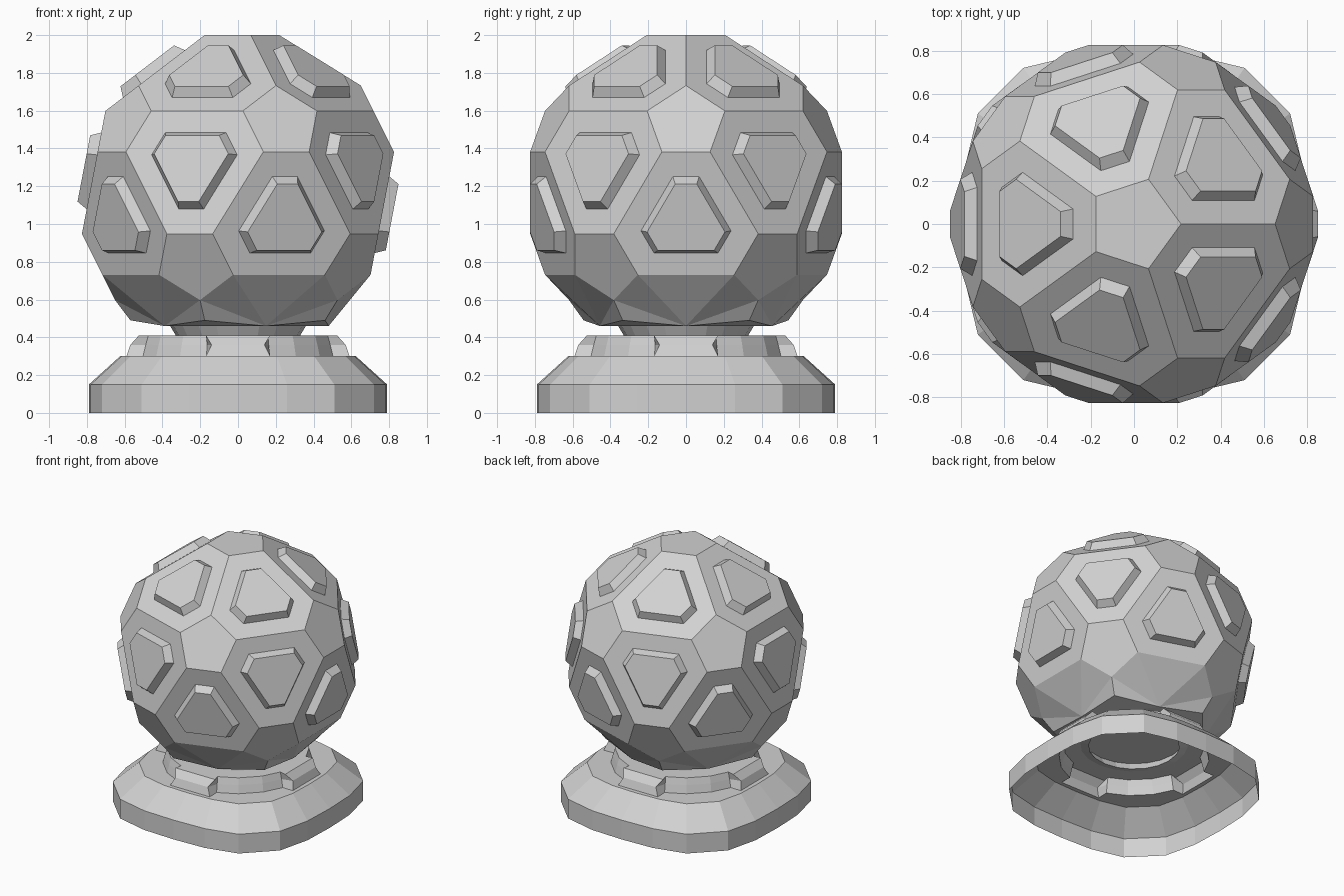
import bpy, bmesh
from math import sin, cos, tan, radians, hypot, atan2, degrees
from mathutils import Vector

cube = bpy.data.objects.get("Cube")
if cube:
    bpy.data.objects.remove(cube)

grey = bpy.data.materials.new("light grey")
grey.use_nodes = True
colour = (0.64, 0.64, 0.64, 1)
grey.diffuse_color = colour
grey.node_tree.nodes["Principled BSDF"].inputs["Base Color"].default_value = colour


def finish(bm, name):
    bmesh.ops.remove_doubles(bm, verts=bm.verts, dist=0.0005)
    bmesh.ops.recalc_face_normals(bm, faces=bm.faces)
    mesh = bpy.data.meshes.new(name)
    bm.to_mesh(mesh)
    bm.free()
    mesh.materials.append(grey)
    obj = bpy.data.objects.new(name, mesh)
    bpy.context.collection.objects.link(obj)
    return obj


def face(bm, points):
    return bm.faces.new([bm.verts.new(p) for p in points])


def polar(r, deg, z):
    return Vector((r * cos(radians(deg)), r * sin(radians(deg)), z))


# Icosahedron corners that the ball is cut from
R, CENTRE = 0.97, Vector((0, 0, 1.165))
H, W = R / 5 ** 0.5, R * 2 / 5 ** 0.5
north, south = CENTRE + Vector((0, 0, R)), CENTRE - Vector((0, 0, R))
upper = [CENTRE + polar(W, 72 * k, H) for k in range(5)]
lower = [CENTRE + polar(W, 72 * k + 36, -H) for k in range(5)]
triangles = []
for k in range(5):
    n = (k + 1) % 5
    triangles += [(north, upper[k], upper[n]),
                  (upper[n], upper[k], lower[k]),
                  (lower[k], lower[n], upper[n])]

# Ball: hexagons, flattened lower skirt, then pentagons in the gaps
bm = bmesh.new()
for tri in triangles:
    hexagon = []
    for i in range(3):
        a, b = tri[i], tri[(i + 1) % 3]
        hexagon += [a.lerp(b, 0.25), a.lerp(b, 0.75)]
    face(bm, hexagon)
low = [polar(0.57, 72 * k + 36, 0.49) for k in range(5)]
mid = [polar(0.48, 72 * k + 72, 0.46) for k in range(5)]
for k in range(5):
    n = (k + 1) % 5
    a, b = lower[k].lerp(lower[n], 0.25), lower[k].lerp(lower[n], 0.75)
    p, q = lower[k].lerp(south, 0.25), lower[n].lerp(south, 0.25)
    for pts in ((a, b, mid[k]), (a, mid[k], p), (p, mid[k], low[k]),
                (b, q, mid[k]), (q, low[n], mid[k]), (mid[k], low[n], mid[n])):
        face(bm, pts)
face(bm, mid)
bmesh.ops.remove_doubles(bm, verts=bm.verts, dist=0.0005)
bmesh.ops.holes_fill(bm, edges=[e for e in bm.edges if e.is_boundary], sides=5)
finish(bm, "ball")


# Raised plates: truncated triangles with sloping sides
def plate_outline(tri, inradius, cut, height):
    middle = (tri[0] + tri[1] + tri[2]) / 3
    normal = (middle - CENTRE).normalized()
    half = (2 * inradius - cut) * tan(radians(30))
    points = []
    for corner in tri:
        out = (corner - middle).normalized()
        side = normal.cross(out)
        for s in (-half, half):
            points.append(middle + out * cut + side * s + normal * height)
    return points


for i, tri in enumerate(triangles):
    bm = bmesh.new()
    middle = (tri[0] + tri[1] + tri[2]) / 3
    # order the corners the same way round for every plate
    if (tri[1] - tri[0]).cross(tri[2] - tri[0]).dot(middle - CENTRE) < 0:
        tri = (tri[0], tri[2], tri[1])
    bottom = plate_outline(tri, 0.18, 0.238, -0.005)
    top = plate_outline(tri, 0.152, 0.205, 0.055)
    face(bm, top)
    face(bm, bottom)
    for j in range(6):
        n = (j + 1) % 6
        face(bm, (bottom[j], bottom[n], top[n], top[j]))
    finish(bm, f"plate_{i + 1}")


# Base: hollow rounded-square shell with a collar and four tabs
# columns: outline x, outline y, is it part of a tab
quarter = [(0.78, -0.26, False), (0.78, -0.26, True), (0.79, 0, True),
           (0.78, 0.26, True), (0.78, 0.26, False),
           (0.72, 0.51, False), (0.51, 0.72, False)]
columns = []
for k in range(4):
    for x, y, tab in quarter:
        columns.append((hypot(x, y), degrees(atan2(y, x)) + 90 * k, 90 * k, tab))


def outline_ring(scale, z):
    return [polar(r * scale, a, z) for r, a, axis, tab in columns]


def collar_ring(radius, tab_reach, tab_half_width, z):
    ring = []
    for r, a, axis, tab in columns:
        if tab:
            off = a - axis
            side = 0 if abs(off) < 1 else tab_half_width * (1 if off > 0 else -1)
            ring.append(polar(tab_reach, axis, z) + polar(side, axis + 90, 0))
        else:
            ring.append(polar(radius, a, z))
    return ring


def circle_ring(radius, z):
    return [polar(radius, a, z) for r, a, axis, tab in columns]


rings = [outline_ring(1, 0), outline_ring(1, 0.15), outline_ring(0.79, 0.30),
         collar_ring(0.53, 0.59, 0.17, 0.30), collar_ring(0.515, 0.57, 0.14, 0.36),
         collar_ring(0.50, 0.525, 0.17, 0.41), circle_ring(0.38, 0.41),
         circle_ring(0.32, 0.395), circle_ring(0.365, 0.47)]
bm = bmesh.new()
grid = [[bm.verts.new(p) for p in ring] for ring in rings]
count = len(columns)
for lo, hi in zip(grid, grid[1:]):
    for j in range(count):
        n = (j + 1) % count
        bm.faces.new((lo[j], lo[n], hi[n], hi[j]))
finish(bm, "base")
